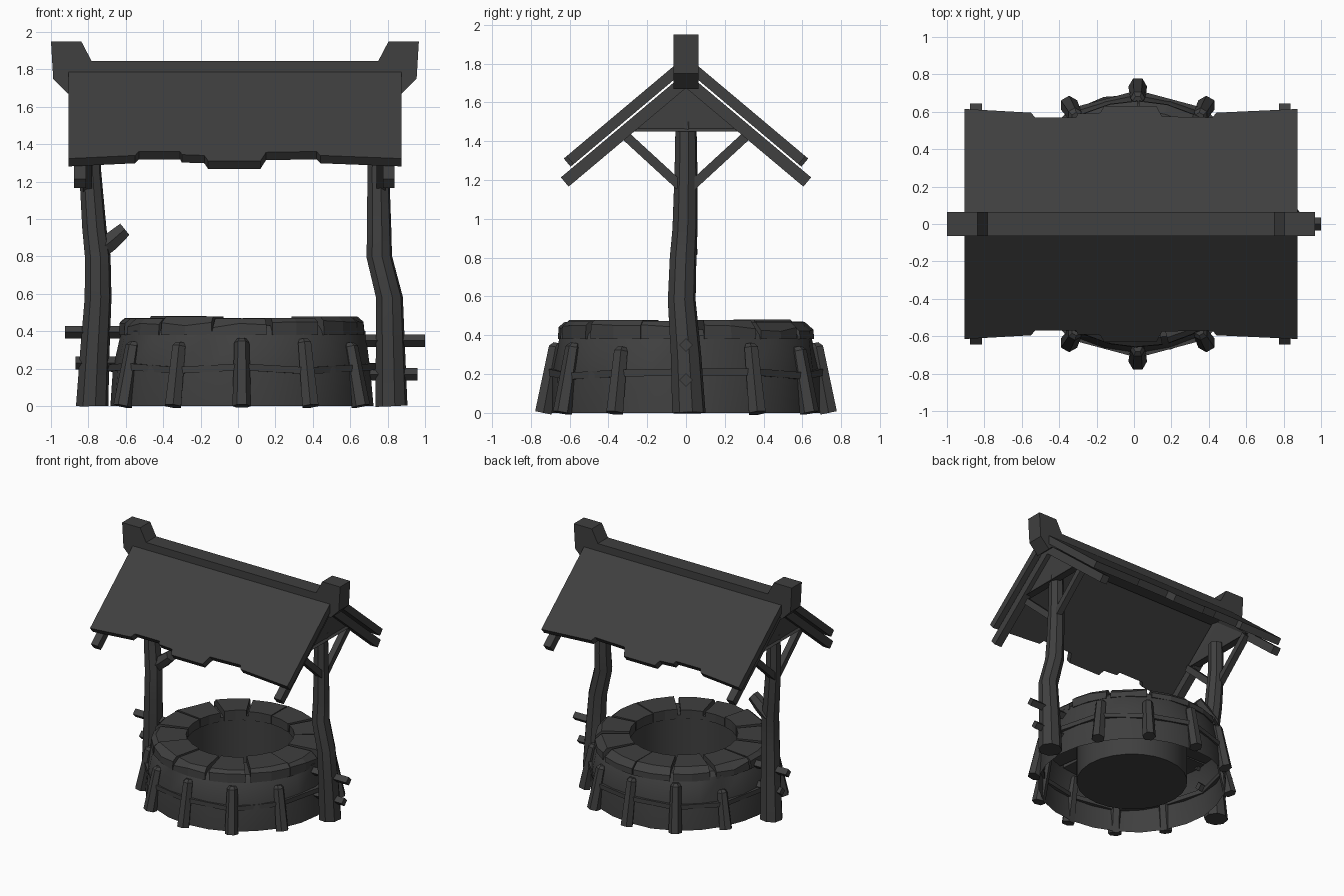
import bpy, bmesh, math, random
from mathutils import Vector

random.seed(4)
cube = bpy.data.objects.get("Cube")
if cube:
    bpy.data.objects.remove(cube)

grey = bpy.data.materials.new("dark_grey")
grey.use_nodes = True
colour = (0.05, 0.05, 0.05, 1)
grey.diffuse_color = colour
grey.node_tree.nodes["Principled BSDF"].inputs["Base Color"].default_value = colour


def finish(name, bm, fix=True):
    if fix:
        bmesh.ops.recalc_face_normals(bm, faces=bm.faces)
    mesh = bpy.data.meshes.new(name)
    bm.to_mesh(mesh)
    bm.free()
    mesh.materials.append(grey)
    obj = bpy.data.objects.new(name, mesh)
    bpy.context.collection.objects.link(obj)
    return obj


def prism(name, pts, push, inset=0):
    """Extrude a flat outline; optionally recess its two end faces."""
    bm = bmesh.new()
    face = bm.faces.new([bm.verts.new(p) for p in pts])
    new = bmesh.ops.extrude_face_region(bm, geom=[face], use_keep_orig=True)["geom"]
    far = [g for g in new if isinstance(g, bmesh.types.BMFace)]
    bmesh.ops.translate(bm, vec=push, verts=far[0].verts)
    bmesh.ops.recalc_face_normals(bm, faces=bm.faces)
    if inset:
        bmesh.ops.inset_individual(bm, faces=[face, far[0]], thickness=inset, depth=-0.015)
    return finish(name, bm)


def tube(name, path, radii, sides=4, roll=0.0):
    """Loft a many-sided section along a path."""
    bm = bmesh.new()
    path = [Vector(p) for p in path]
    turn = (path[-1] - path[0]).to_track_quat('Z', 'Y')
    rings = []
    for p, r in zip(path, radii):
        angles = [roll + math.tau * i / sides for i in range(sides)]
        rings.append([bm.verts.new(p + turn @ Vector((r * math.cos(a), r * math.sin(a), 0)))
                      for a in angles])
    for a, b in zip(rings, rings[1:]):
        for i in range(sides):
            j = (i + 1) % sides
            bm.faces.new((a[i], a[j], b[j], b[i]))
    bm.faces.new(rings[0])
    bm.faces.new(rings[-1])
    return finish(name, bm)


def beam(name, a, b, width):
    return tube(name, [a, b], [width / math.sqrt(2)] * 2, 4, math.pi / 4)


def smooth(obj, angle):
    bpy.ops.object.select_all(action='DESELECT')
    obj.select_set(True)
    bpy.context.view_layer.objects.active = obj
    bpy.ops.object.shade_smooth_by_angle(angle=math.radians(angle))


# Well wall: a turned shell with a closed shaft floor
CX = 0.02


def polar(r, a, z):
    return Vector((CX + r * math.sin(a), r * math.cos(a), z))


SEG = 24
profile = [(0.70, 0), (0.69, 0.2), (0.655, 0.40), (0.62, 0.43), (0.41, 0.43), (0.41, 0.03)]
bm = bmesh.new()
rows = []
for r, z in profile:
    rows.append([bm.verts.new(polar(r + (random.uniform(-0.012, 0.006) if r > 0.64 else 0),
                                    math.tau * i / SEG, z)) for i in range(SEG)])
for lower, upper in zip(rows, rows[1:]):
    for i in range(SEG):
        j = (i + 1) % SEG
        bm.faces.new((lower[j], lower[i], upper[i], upper[j]))
bm.faces.new(rows[-1])
smooth(finish("well_wall", bm), 35)

# Rim stones: wedge blocks with chipped outer edges
STONES = 13
for k in range(STONES):
    a0 = math.tau * (k + random.uniform(0, 0.12)) / STONES
    a1 = math.tau * (k + 1 - random.uniform(0, 0.05)) / STONES
    mid = (a0 + a1) / 2
    bm = bmesh.new()
    top = 0.477 + random.uniform(-0.008, 0.006)
    loops = []
    for a in (a0, mid, a1):
        chip = random.uniform(0.02, 0.05)
        section = [(0.40, 0.40), (0.40, top), (0.652 - chip, top), (0.657, top - chip), (0.66, 0.38)]
        loops.append([bm.verts.new(polar(r, a, z)) for r, z in section])
    for a, b in zip(loops, loops[1:]):
        for i in range(5):
            j = (i + 1) % 5
            bm.faces.new((a[i], a[j], b[j], b[i]))
    bm.faces.new(loops[0])
    bm.faces.new(loops[-1])
    finish("rim_stone", bm)

# Stakes around the wall, tied by a thin band
for k in range(12):
    if k % 6 == 3:
        continue
    a = math.tau * k / 12
    h = 0.36 + random.uniform(-0.10, 0.02) * (k % 6 != 0)
    tube("stake", [polar(0.735, a, 0), polar(0.672, a, h - 0.02), polar(0.66, a, h)],
         [0.05, 0.04, 0.025], 6)

bm = bmesh.new()
loops = []
for k in range(12):
    a = math.tau * k / 12
    z = 0.2 + random.uniform(-0.012, 0.012)
    loops.append([bm.verts.new(polar(r, a, z + dz)) for r, dz in
                  ((0.68, -0.018), (0.715, -0.018), (0.715, 0.018), (0.68, 0.018))])
for k in range(12):
    a, b = loops[k], loops[(k + 1) % 12]
    for i in range(4):
        j = (i + 1) % 4
        bm.faces.new((a[i], a[j], b[j], b[i]))
finish("tie_band", bm)

# Crooked posts and the branch stub
heights = (0, 0.3, 0.58, 0.8, 0.95, 1.25, 1.5)
bend_y = (0.015, 0, -0.022, -0.015, -0.005, 0, 0)
thick = (0.088, 0.08, 0.073, 0.07, 0.066, 0.06, 0.055)
left_x = (0.82, 0.815, 0.81, 0.755, 0.755, 0.75, 0.75)
right_x = (-0.78, -0.765, -0.748, -0.75, -0.768, -0.79, -0.79)
for name, xs in (("left_post", left_x), ("right_post", right_x)):
    smooth(tube(name, list(zip(xs, bend_y, heights)), thick, 8), 30)
tube("branch_stub", [(-0.76, 0, 0.82), (-0.68, 0, 0.88), (-0.605, 0, 0.945)],
     [0.06, 0.055, 0.045], 6)

# Diamond pegs through the posts
for x0, x1, z in ((-0.925, -0.6, 0.395), (-0.87, -0.62, 0.23), (0.64, 1.0, 0.35), (0.66, 0.96, 0.17)):
    tube("peg", [(x0, 0, z), (x1, 0, z)], [0.034] * 2)

# Roof slabs with a ragged eave
SLOPE = 0.84
eave = [(-0.905, 0.615), (-0.55, 0.595), (-0.53, 0.57), (-0.31, 0.57), (-0.30, 0.59), (-0.18, 0.595),
        (-0.16, 0.63), (0.12, 0.63), (0.15, 0.575), (0.42, 0.57), (0.44, 0.595), (0.875, 0.615)]
for s, name in ((-1, "front_roof"), (1, "back_roof")):
    outline = [(x, s * y, 1.84 - SLOPE * y) for x, y in eave]
    outline += [(0.875, s * 0.03, 1.815), (-0.905, s * 0.03, 1.815)]
    prism(name, outline, Vector((0, -s * 0.035, -0.042)))

# Ridge beam with raised horned ends
horn = [(0.765, 1.845), (0.82, 1.95), (0.982, 1.95), (0.97, 1.75), (0.89, 1.67), (0.86, 1.70)]
ridge = [(x - 0.015, -0.065, z) for x, z in horn]
ridge += [(-x - 0.018, -0.065, z) for x, z in reversed(horn)]
prism("ridge_beam", ridge, Vector((0, 0.13, 0)))

# Gable ends, rafters and braces
for x in (-0.845, 0.805):
    side = math.copysign(1, x)
    gx = x - side * 0.02
    prism("gable", [(gx - 0.03, -0.345, 1.45), (gx - 0.03, 0.345, 1.45), (gx - 0.03, 0, 1.74)],
          Vector((0.06, 0, 0)), 0.045)
    for s in (-1, 1):
        beam("rafter", (x, 0, 1.715), (x, s * 0.625, 1.715 - SLOPE * 0.625), 0.062)
        beam("brace", (gx - side * 0.02, s * 0.02, 1.16), (gx - side * 0.02, s * 0.33, 1.445), 0.048)
